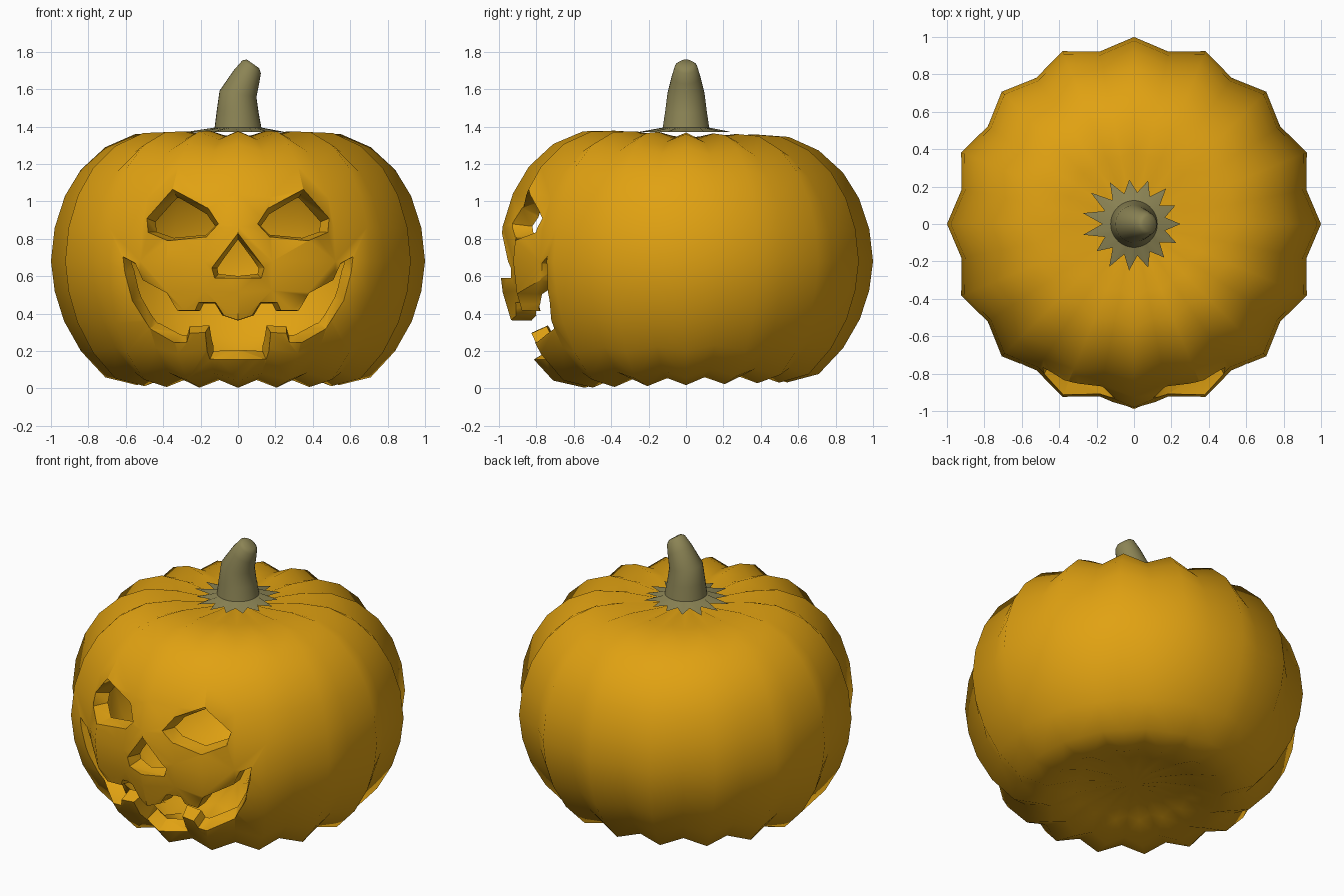
import bpy, bmesh, math, random
from mathutils import Vector, Matrix
from mathutils.bvhtree import BVHTree

random.seed(4)
if "Cube" in bpy.data.objects:
    bpy.data.objects.remove(bpy.data.objects["Cube"])


def material(name, rgb):
    m = bpy.data.materials.new(name)
    m.use_nodes = True
    m.diffuse_color = (*rgb, 1)
    m.node_tree.nodes["Principled BSDF"].inputs["Base Color"].default_value = (*rgb, 1)
    return m


def finish(bm, name, mat=None):
    mesh = bpy.data.meshes.new(name)
    bm.to_mesh(mesh)
    bm.free()
    ob = bpy.data.objects.new(name, mesh)
    bpy.context.collection.objects.link(ob)
    if mat:
        mesh.materials.append(mat)
    return ob


def activate(ob):
    bpy.ops.object.select_all(action="DESELECT")
    ob.select_set(True)
    bpy.context.view_layer.objects.active = ob


def loft(bm, rings):
    """Bridge equal closed rings of vertices."""
    faces = []
    for a, b in zip(rings, rings[1:]):
        for i in range(len(a)):
            j = (i + 1) % len(a)
            faces.append(bm.faces.new((a[i], a[j], b[j], b[i])))
    return faces


orange = material("pumpkin orange", (0.75, 0.36, 0.006))
olive = material("stem olive", (0.26, 0.23, 0.09))

# Ribbed body: profile of radius and height, from underside to crown
PROFILE = [(0.15, 0.12), (0.36, 0.08), (0.54, 0.018), (0.71, 0.06), (0.84, 0.2),
           (0.93, 0.36), (0.98, 0.52), (1.0, 0.68), (0.98, 0.86), (0.925, 1.03),
           (0.84, 1.17), (0.71, 1.29), (0.55, 1.36), (0.38, 1.368), (0.2, 1.35)]
MID = 0.68
RIBS = 16


def shell(bm, scale, flip):
    n = RIBS * 2

    def place(r, z, a, k):
        y = r * k * math.sin(a)
        return (r * k * math.cos(a), y, MID + (z - MID) * k * (1 - 0.04 * y))

    rings = []
    for r, z in PROFILE:
        ring = []
        for i in range(n):
            groove = 0.06 * min(1, r / 0.5) * (i % 2)
            ring.append(bm.verts.new(place(r, z, math.tau * i / n, scale * (1 - groove))))
        rings.append(ring)
    faces = loft(bm, rings)
    for ring, z, s in ((rings[0], 0.11, -1), (rings[-1], 1.34, 1)):
        tip = bm.verts.new(place(0, z, 0, scale))
        for i in range(n):
            tri = (ring[i], ring[(i + 1) % n], tip)
            faces.append(bm.faces.new(tri if s > 0 else tri[::-1]))
    if flip:
        bmesh.ops.reverse_faces(bm, faces=faces)


bm = bmesh.new()
shell(bm, 1, False)
bmesh.ops.triangulate(bm, faces=bm.faces[:])
surface = BVHTree.FromBMesh(bm)
shell(bm, 0.9, True)
bmesh.ops.triangulate(bm, faces=bm.faces[:])
body = finish(bm, "pumpkin_body", orange)


# Carved openings, narrowing toward the inside of the shell
def carve(name, outline):
    pts = [Vector(p) for p in outline]
    n = len(pts)
    area = sum(pts[i - 1].cross(pts[i]) for i in range(n))
    if area < 0:
        pts.reverse()
    bm = bmesh.new()
    rings = [[], [], [], []]
    for i, p in enumerate(pts):
        d1 = (p - pts[i - 1]).normalized()
        d2 = (pts[(i + 1) % n] - p).normalized()
        inward = Vector((-d1.y - d2.y, d1.x + d2.x)).normalized()
        q = p + inward * 0.024 - Vector((p.x, p.y - MID)) * 0.07
        y = surface.ray_cast(Vector((p.x, -2, p.y)), Vector((0, 1, 0)))[0].y
        for ring, (v, depth) in zip(rings, ((p, -1.3), (p, y), (q, y + 0.1), (q, -0.45))):
            ring.append(bm.verts.new((v.x, depth, v.y)))
    loft(bm, rings)
    bm.faces.new(rings[0])
    bm.faces.new(rings[3])
    bmesh.ops.triangulate(bm, faces=bm.faces[:])
    bmesh.ops.recalc_face_normals(bm, faces=bm.faces[:])
    cutter = finish(bm, name, orange)
    cutter.hide_render = True
    activate(body)
    mod = body.modifiers.new(name, "BOOLEAN")
    mod.operation = "DIFFERENCE"
    mod.solver = "EXACT"
    mod.object = cutter
    bpy.ops.object.modifier_apply(modifier=name)
    bpy.data.objects.remove(cutter)


def mirrored(half):
    return half + [(-x, z) for x, z in reversed(half) if x > 0]


EYE = [(0.35, 1.065), (0.16, 0.965), (0.105, 0.88), (0.17, 0.81),
       (0.375, 0.79), (0.48, 0.835), (0.487, 0.91)]
NOSE = [(0, 0.83), (0.14, 0.645), (0.125, 0.59)]
MOUTH = [(0, 0.365), (0.075, 0.39), (0.12, 0.46), (0.21, 0.46), (0.23, 0.417),
         (0.325, 0.417), (0.345, 0.45), (0.38, 0.51), (0.51, 0.58), (0.55, 0.67),
         (0.615, 0.705), (0.605, 0.62), (0.565, 0.47), (0.47, 0.32), (0.34, 0.245),
         (0.275, 0.245), (0.26, 0.295), (0.175, 0.3), (0.165, 0.2), (0.15, 0.155),
         (0, 0.155)]
carve("left_eye", EYE)
carve("right_eye", [(-x, z) for x, z in EYE])
carve("nose", mirrored(NOSE))
carve("mouth", mirrored(MOUTH))
activate(body)
bpy.ops.object.shade_smooth_by_angle(angle=math.radians(55))

# Bent stem with a ragged star-shaped foot
SPIKES = 15
bm = bmesh.new()
rings = []
foot = []
for i in range(SPIKES * 2):
    a = math.tau * i / (SPIKES * 2)
    r = 0.17 if i % 2 else random.uniform(0.235, 0.29)
    foot.append(bm.verts.new((r * math.cos(a), r * math.sin(a), 1.372)))
rings.append(foot)
# centre x, height, radius, lean in degrees
for cx, z, r, lean in [(0, 1.395, 0.125, 0), (-0.002, 1.48, 0.112, 2), (0, 1.575, 0.1, 10),
                       (0.045, 1.665, 0.077, 28), (0.073, 1.72, 0.06, 35),
                       (0.08, 1.736, 0.04, 35)]:
    turn = Matrix.Rotation(math.radians(lean), 3, "Y")
    ring = []
    for i in range(SPIKES * 2):
        a = math.tau * i / (SPIKES * 2)
        p = turn @ Vector((r * math.cos(a), r * math.sin(a), 0))
        ring.append(bm.verts.new(p + Vector((cx, 0, z))))
    rings.append(ring)
loft(bm, rings)
bm.faces.new(rings[-1])
stem = finish(bm, "stem", olive)
activate(stem)
bpy.ops.object.shade_smooth_by_angle(angle=math.radians(60))
